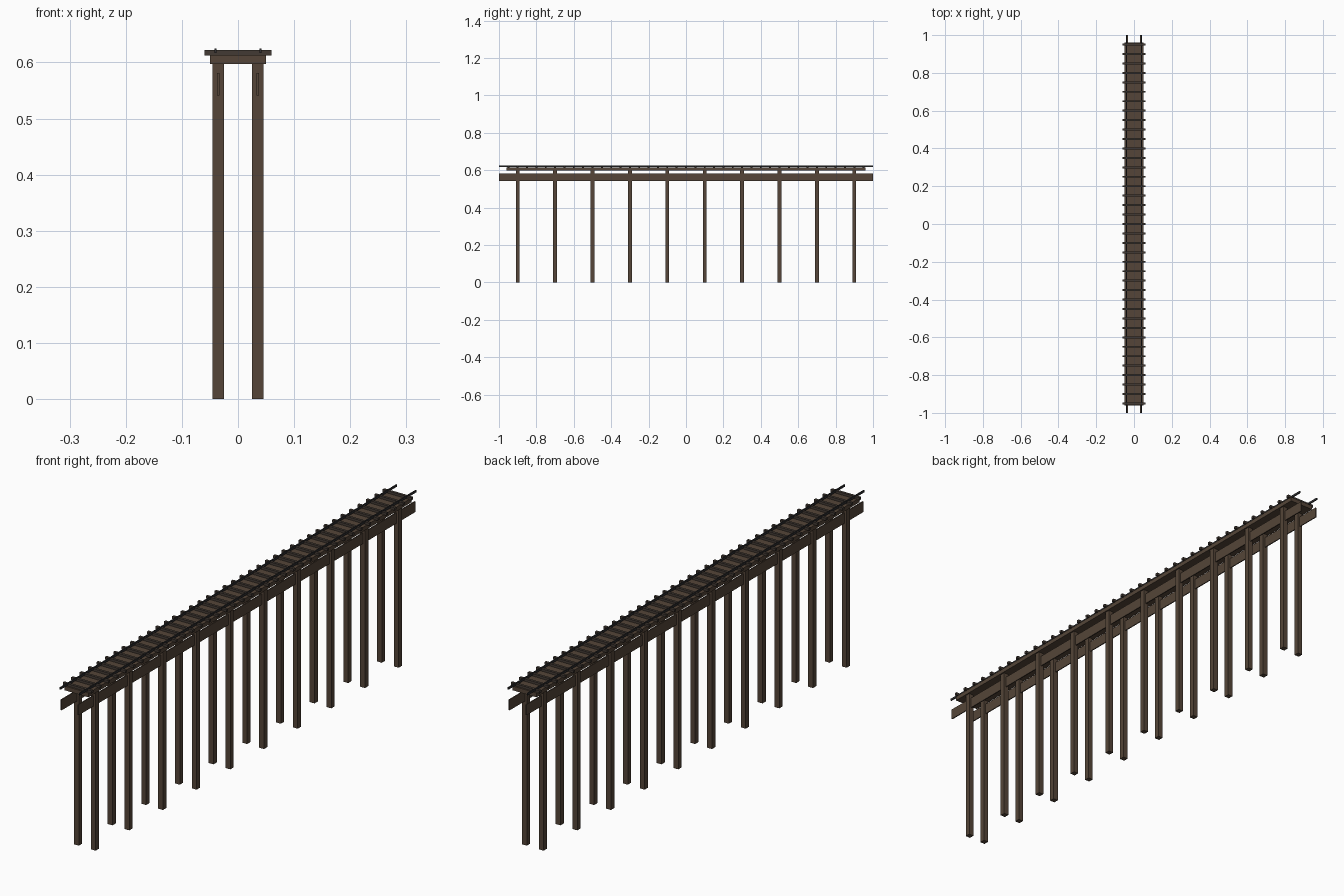
import bpy

if "Cube" in bpy.data.objects:
    bpy.data.objects.remove(bpy.data.objects["Cube"])


def material(name, rgb):
    m = bpy.data.materials.new(name)
    m.diffuse_color = (*rgb, 1)
    m.use_nodes = True
    m.node_tree.nodes["Principled BSDF"].inputs["Base Color"].default_value = m.diffuse_color
    return m


wood = material("dark_wood", (0.09, 0.06, 0.04))
tie_wood = material("tie_wood", (0.055, 0.042, 0.034))
steel = material("dark_steel", (0.03, 0.03, 0.032))


def box(name, x, y, z, mat):
    """Box from (min, max) ranges on each axis."""
    bpy.ops.mesh.primitive_cube_add(
        size=1, location=[(a + b) / 2 for a, b in (x, y, z)])
    ob = bpy.context.object
    ob.name = name
    ob.scale = [b - a for a, b in (x, y, z)]
    bpy.ops.object.transform_apply(location=False, rotation=False, scale=True)
    ob.data.materials.append(mat)
    return ob


def repeat(ob, count, step):
    """Repeat an object along y."""
    mod = ob.modifiers.new("Repeat", 'ARRAY')
    mod.use_relative_offset = False
    mod.use_constant_offset = True
    mod.constant_offset_displace = (0, step, 0)
    mod.count = count


for side, s in (("left", -1), ("right", 1)):
    def span(centre, width):
        return (s * centre - width / 2, s * centre + width / 2)

    # Row of ten square posts
    post = box(f"posts_{side}", span(0.035, 0.02), (-0.91, -0.89), (0, 0.598), wood)
    repeat(post, 10, 0.2)

    # Long side beam running through the posts
    box(f"side_beam_{side}", span(0.035, 0.004), (-1, 1), (0.541, 0.581), wood)

    # Rail
    box(f"rail_{side}", span(0.04, 0.004), (-1, 1), (0.617, 0.625), steel)

# Deck slab
box("deck", (-0.05, 0.05), (-0.96, 0.96), (0.597, 0.613), wood)

# Cross ties
ties = box("cross_ties", (-0.06, 0.06), (-0.955, -0.945), (0.612, 0.622), tie_wood)
repeat(ties, 39, 0.05)
